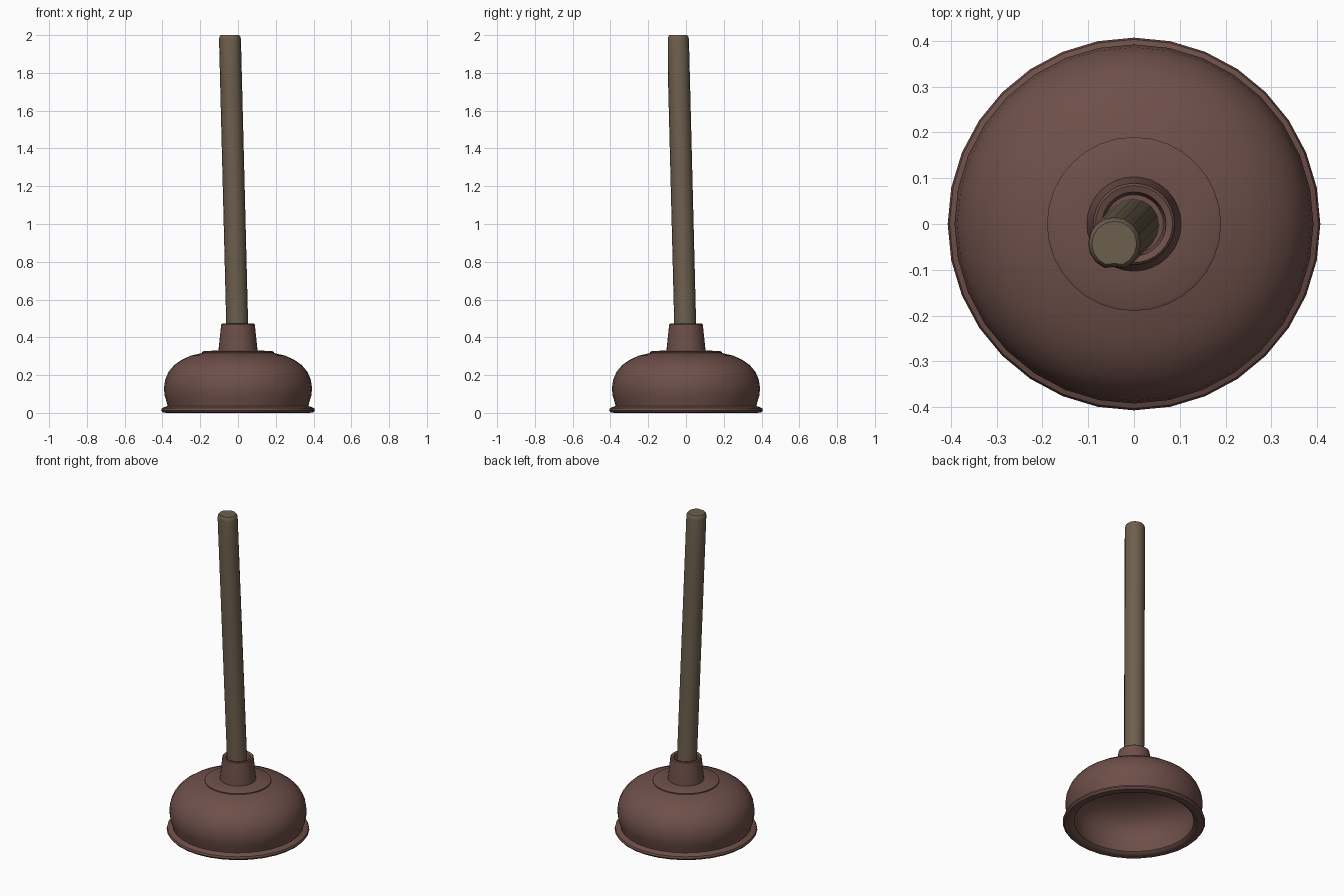
import bpy, bmesh, math

if "Cube" in bpy.data.objects:
    bpy.data.objects.remove(bpy.data.objects["Cube"])


def material(name, rgb):
    m = bpy.data.materials.new(name)
    m.diffuse_color = (*rgb, 1.0)
    m.use_nodes = True
    m.node_tree.nodes["Principled BSDF"].inputs["Base Color"].default_value = m.diffuse_color
    return m


rubber = material("brown rubber", (0.155, 0.078, 0.066))
wood = material("worn wood", (0.152, 0.115, 0.074))


def lathe(name, profile, sides, mat, center=lambda z: (0.0, 0.0), dent=None):
    """Spin (radius, z) points about z; radius 0 closes with a pole."""
    bm = bmesh.new()
    rings = []
    for i, (r, z) in enumerate(profile):
        cx, cy = center(z)
        if r == 0:
            rings.append([bm.verts.new((cx, cy, z))])
            continue
        ring = []
        for k in range(sides):
            a = 2 * math.pi * k / sides
            q = r * dent(i, k) if dent else r
            ring.append(bm.verts.new((cx + q * math.cos(a), cy + q * math.sin(a), z)))
        rings.append(ring)
    for a, b in zip(rings, rings[1:]):
        for k in range(sides):
            n = (k + 1) % sides
            if len(a) == 1:
                bm.faces.new((a[0], b[n], b[k]))
            elif len(b) == 1:
                bm.faces.new((a[k], a[n], b[0]))
            else:
                bm.faces.new((a[k], a[n], b[n], b[k]))
    bmesh.ops.recalc_face_normals(bm, faces=bm.faces)
    me = bpy.data.meshes.new(name)
    bm.to_mesh(me)
    bm.free()
    me.materials.append(mat)
    ob = bpy.data.objects.new(name, me)
    bpy.context.collection.objects.link(ob)
    bpy.ops.object.select_all(action='DESELECT')
    ob.select_set(True)
    bpy.context.view_layer.objects.active = ob
    bpy.ops.object.shade_smooth_by_angle(angle=math.radians(35))
    return ob


# Hollow rubber cup: inner dome, flared lip, bulging outer wall, raised disc
inner = [(0, 0.285), (0.10, 0.28), (0.19, 0.268), (0.27, 0.24), (0.325, 0.20),
         (0.352, 0.15), (0.357, 0.10), (0.35, 0.05), (0.342, 0.015)]
lip = [(0.355, 0.003), (0.375, 0.0), (0.398, 0.002), (0.407, 0.013),
       (0.403, 0.025), (0.39, 0.031), (0.373, 0.036)]
outer = [(0.377, 0.055), (0.388, 0.09), (0.392, 0.13), (0.386, 0.175),
         (0.368, 0.217), (0.338, 0.253), (0.30, 0.280), (0.25, 0.303),
         (0.19, 0.317)]
disc = [(0.19, 0.323), (0.182, 0.327), (0.10, 0.331), (0, 0.331)]
lathe("rubber_cup", inner + lip + outer + disc, 32, rubber)

# Tapered socket with a shallow recess around the handle
lathe("socket_collar", [(0, 0.32), (0.104, 0.32), (0.102, 0.345), (0.089, 0.468),
                        (0.084, 0.473), (0.07, 0.468), (0.064, 0.43), (0, 0.43)],
      32, rubber)


# Leaning wooden handle with a small chip at the top front edge
def lean(z):
    s = -0.043 * (z - 0.30) / 1.70
    return s, s


def chip(i, k):
    return 0.88 if k == 12 and i >= 3 else 1.0


lathe("handle", [(0, 0.36), (0.058, 0.36), (0.058, 1.75), (0.058, 1.975),
                 (0.056, 1.99), (0.049, 2.0), (0, 2.0)],
      16, wood, lean, chip)
